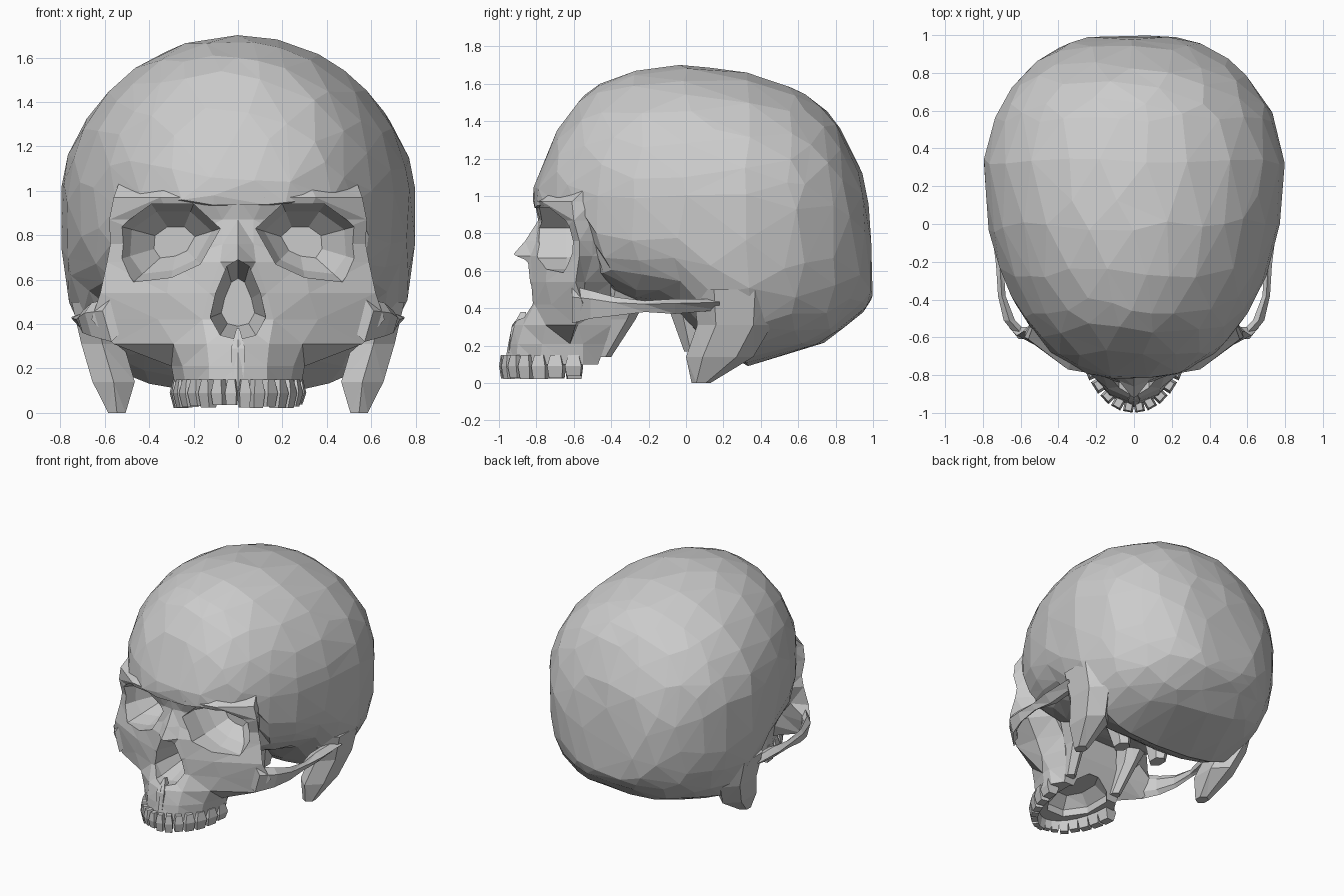
import bpy
import bmesh
import math
import random

random.seed(4)
default_cube = bpy.data.objects.get("Cube")
if default_cube:
    bpy.data.objects.remove(default_cube, do_unlink=True)


def finish(name, bm):
    """Turn a bmesh into a flat shaded object with outward normals."""
    bmesh.ops.triangulate(bm, faces=bm.faces[:])
    bmesh.ops.recalc_face_normals(bm, faces=bm.faces[:])
    mesh = bpy.data.meshes.new(name)
    bm.to_mesh(mesh)
    bm.free()
    obj = bpy.data.objects.new(name, mesh)
    bpy.context.collection.objects.link(obj)
    return obj


def loft(name, rings):
    """Skin a list of equal-length point rings and cap both ends."""
    bm = bmesh.new()
    loops = [[bm.verts.new(p) for p in ring] for ring in rings]
    count = len(loops[0])
    for low, high in zip(loops, loops[1:]):
        for i in range(count):
            j = (i + 1) % count
            bm.faces.new((low[i], low[j], high[j], high[i]))
    bm.faces.new(loops[0])
    bm.faces.new(loops[-1])
    return finish(name, bm)


def oval(x, y, z, rx, ry, sides=6):
    """Horizontal ring of points."""
    angles = [math.tau * (i + 0.5) / sides for i in range(sides)]
    return [(x + rx * math.cos(a), y + ry * math.sin(a), z) for a in angles]


def apply_modifier(obj, kind, **settings):
    mod = obj.modifiers.new(kind.title(), kind)
    for key, value in settings.items():
        setattr(mod, key, value)
    bpy.context.view_layer.objects.active = obj
    bpy.ops.object.modifier_apply(modifier=mod.name)


def station_at(y, stations):
    """Interpolate the cross-section values at depth y."""
    for a, b in zip(stations, stations[1:]):
        if y <= b[0]:
            t = max(0, (y - a[0]) / (b[0] - a[0]))
            return [p + (q - p) * t for p, q in zip(a[1:], b[1:])]
    return stations[-1][1:]


def signed_power(value, power):
    return math.copysign(abs(value) ** power, value)


# Braincase: depth, top, bottom, half width, height of widest point
STATIONS = [
    (-0.82, 1.03, 0.94, 0.12, 0.98),
    (-0.79, 1.12, 0.93, 0.26, 0.98),
    (-0.69, 1.36, 0.92, 0.43, 0.98),
    (-0.55, 1.54, 0.86, 0.55, 0.97),
    (-0.46, 1.60, 0.50, 0.61, 0.96),
    (-0.28, 1.67, 0.43, 0.70, 0.95),
    (-0.05, 1.70, 0.39, 0.765, 0.95),
    (0.12, 1.69, 0.20, 0.785, 0.95),
    (0.33, 1.66, 0.09, 0.80, 0.95),
    (0.60, 1.57, 0.17, 0.73, 0.93),
    (0.77, 1.45, 0.23, 0.61, 0.90),
    (0.87, 1.28, 0.32, 0.51, 0.85),
    (0.95, 1.10, 0.38, 0.37, 0.75),
    (0.99, 0.85, 0.43, 0.25, 0.60),
    (1.00, 0.60, 0.50, 0.10, 0.55),
]
bm = bmesh.new()
bmesh.ops.create_icosphere(bm, subdivisions=4, radius=1)
for v in bm.verts:
    across, up, along = v.co
    y = 0.09 + 0.91 * along
    top, bottom, width, middle = station_at(y, STATIONS)
    r = math.hypot(across, up)
    if r < 0.001:
        v.co = (0, y, middle)
        continue
    power = 1 if up > 0 else 2 / 3
    reach = top - middle if up > 0 else middle - bottom
    v.co = (width * signed_power(across / r, power), y,
            middle + reach * signed_power(up / r, power))
cranium = finish("cranium", bm)
apply_modifier(cranium, "DECIMATE", ratio=0.4)

# Face: height, midline depth, then half outline from nose to back
FACE = [
    (1.08, -0.72, (0.10, -0.72), (0.30, -0.66), (0.52, -0.50), (0.50, -0.42), (0.40, -0.35)),
    (0.97, -0.81, (0.12, -0.81), (0.35, -0.77), (0.56, -0.61), (0.53, -0.50), (0.45, -0.40)),
    (0.87, -0.79, (0.07, -0.78), (0.30, -0.74), (0.58, -0.60), (0.53, -0.50), (0.45, -0.40)),
    (0.76, -0.86, (0.07, -0.80), (0.30, -0.73), (0.575, -0.57), (0.53, -0.50), (0.45, -0.40)),
    (0.68, -0.93, (0.08, -0.83), (0.30, -0.74), (0.59, -0.57), (0.52, -0.50), (0.45, -0.40)),
    (0.54, -0.88, (0.13, -0.82), (0.32, -0.75), (0.62, -0.59), (0.50, -0.54), (0.38, -0.40)),
    (0.42, -0.85, (0.16, -0.81), (0.36, -0.72), (0.66, -0.55), (0.40, -0.57), (0.30, -0.40)),
    (0.31, -0.93, (0.14, -0.87), (0.29, -0.75), (0.56, -0.59), (0.34, -0.58), (0.28, -0.40)),
    (0.21, -0.95, (0.13, -0.90), (0.25, -0.77), (0.30, -0.62), (0.30, -0.55), (0.25, -0.43)),
    (0.10, -0.97, (0.13, -0.91), (0.23, -0.78), (0.28, -0.62), (0.28, -0.55), (0.23, -0.47)),
]
rings = []
for z, nose, *half in FACE:
    ring = [(0, nose, z)] + [(x, y, z) for x, y in half]
    rings.append(ring + [(-x, y, z) for x, y in reversed(half)])
face = loft("face", rings)

# Eye socket, nose and palate hollows
SOCKET = [(0.08, 0.83), (0.20, 0.94), (0.39, 0.94), (0.53, 0.84),
          (0.54, 0.69), (0.47, 0.59), (0.30, 0.61), (0.17, 0.67)]
NOSE = [(0, 0.69), (0.05, 0.66), (0.10, 0.54), (0.125, 0.43), (0.08, 0.35), (0, 0.33),
        (-0.08, 0.35), (-0.125, 0.43), (-0.10, 0.54), (-0.05, 0.66)]


def tunnel(name, outline, centre, steps, side=1):
    """Cutter running back along y, as (depth, scale) steps."""
    cx, cz = centre
    return loft(name, [[(side * (cx + (x - cx) * s), y, cz + (z - cz) * s)
                        for x, z in outline] for y, s in steps])


cutters = [tunnel("socket_cutter", SOCKET, (0.27, 0.77),
                  [(-1.1, 1), (-0.64, 1), (-0.54, 0.8), (-0.44, 0.4)], s) for s in (1, -1)]
cutters.append(tunnel("nose_cutter", NOSE, (0, 0.48), [(-1.1, 1), (-0.8, 1), (-0.6, 0.6)]))
cutters.append(loft("palate_cutter", [oval(0, -0.6, 0, 0.19, 0.27, 8),
                                      oval(0, -0.6, 0.15, 0.18, 0.26, 8),
                                      oval(0, -0.6, 0.22, 0.10, 0.18, 8)]))
for cutter in cutters:
    cutter.hide_render = True
    for target in (cranium, face):
        apply_modifier(target, "BOOLEAN", operation="DIFFERENCE", solver="EXACT", object=cutter)
for cutter in cutters:
    bpy.data.objects.remove(cutter, do_unlink=True)

# Paired bones of the cheek and skull base
ARCH = [(0.57, -0.61, 0.42, 0.04, 0.10), (0.66, -0.51, 0.42, 0.03, 0.075),
        (0.70, -0.38, 0.41, 0.02, 0.05), (0.71, -0.22, 0.41, 0.02, 0.03),
        (0.70, -0.06, 0.41, 0.05, 0.04), (0.70, 0.18, 0.42, 0.05, 0.03)]
for side, label in ((1, "left"), (-1, "right")):
    loft(label + "_cheek_arch", [
        [(side * (x + w), y, z + h * 0.4), (side * x, y, z + h), (side * (x - w), y, z + h * 0.5),
         (side * (x - w), y, z - h * 0.6), (side * x, y, z - h)] for x, y, z, w, h in ARCH])
    loft(label + "_mastoid", [
        oval(side * 0.65, 0.26, 0.50, 0.115, 0.22), oval(side * 0.61, 0.26, 0.31, 0.11, 0.20),
        oval(side * 0.56, 0.18, 0.14, 0.11, 0.18), oval(side * 0.545, 0.08, 0, 0.045, 0.05)])
    loft(label + "_pterygoid", [
        oval(side * 0.20, -0.46, 0.14, 0.04, 0.06), oval(side * 0.23, -0.36, 0.34, 0.06, 0.09),
        oval(side * 0.26, -0.30, 0.55, 0.12, 0.14)])
    loft(label + "_condyle", [
        oval(side * 0.16, 0.06, 0.17, 0.05, 0.07), oval(side * 0.18, 0.04, 0.42, 0.09, 0.14)])

    # Upper teeth along a half ellipse, growing towards the molars
    step = math.radians(12.3)
    for i in range(7):
        a = (i + 0.5) * step
        x, y = 0.26 * math.sin(a), -0.52 - 0.45 * math.cos(a)
        tx, ty = 0.26 * math.cos(a), 0.45 * math.sin(a)
        length = math.hypot(tx, ty)
        tx, ty = tx / length, ty / length
        half = length * step * 0.46
        depth = 0.025 + 0.003 * i
        tip = 0.02 + random.uniform(0, 0.02)
        rings = []
        for z, wide, thick in ((0.15, 0.65, 0.8), (0.09, 1, 1.1), (tip, 0.85, 0.7)):
            rings.append([(side * (x + tx * half * wide * u + ty * depth * thick * v),
                           y + ty * half * wide * u - tx * depth * thick * v, z)
                          for u, v in ((-1, -1), (1, -1), (1, 1), (-1, 1))])
        loft(f"{label}_tooth_{i + 1}", rings)

# Small spine under the nose opening
loft("nasal_spine", [oval(0, -0.92, 0.16, 0.035, 0.04, 4), oval(0, -0.90, 0.29, 0.045, 0.05, 4),
                     oval(0, -0.87, 0.38, 0.01, 0.02, 4)])
